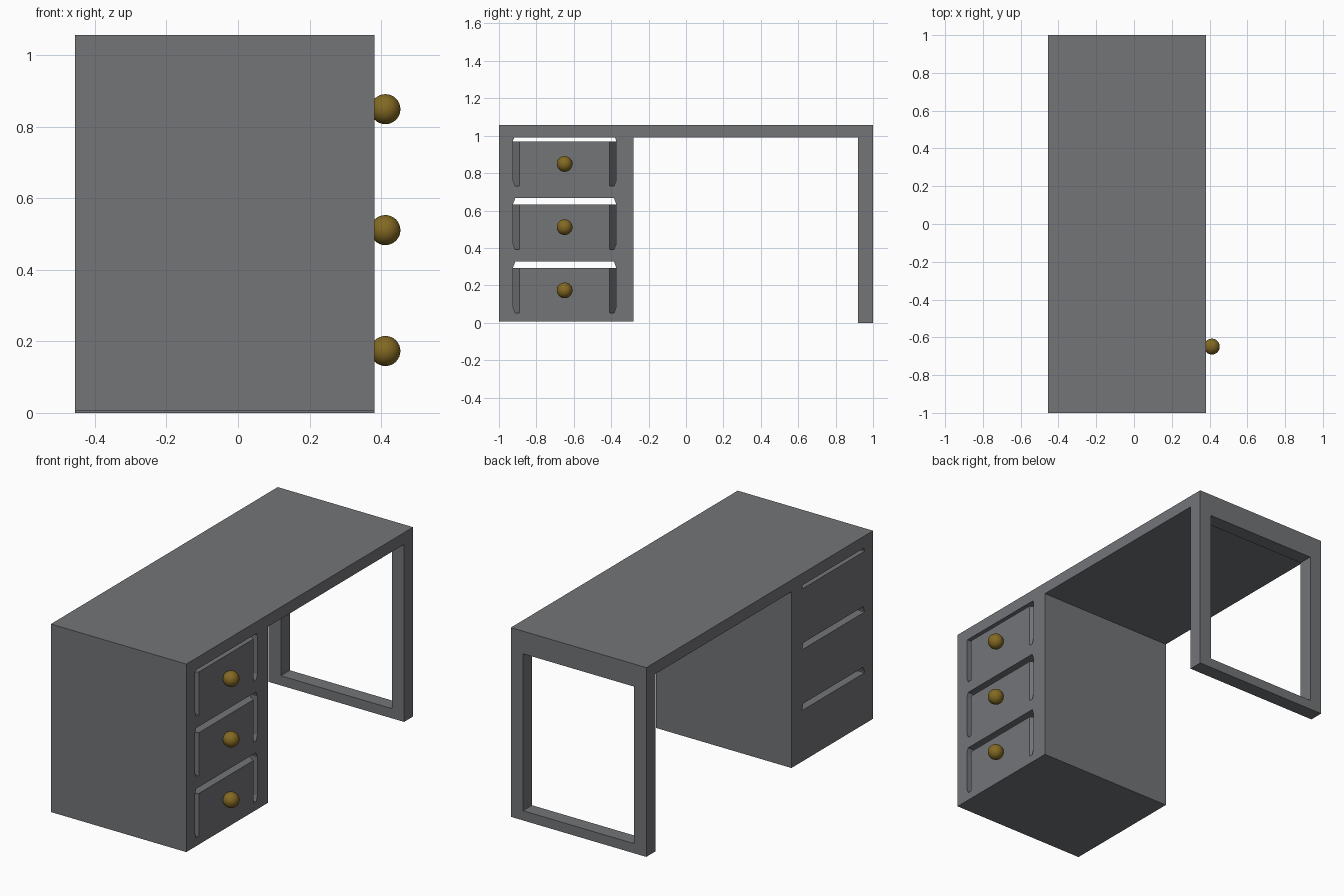
import bpy, bmesh
from mathutils import Vector

if "Cube" in bpy.data.objects:
    bpy.data.objects.remove(bpy.data.objects["Cube"])

X0, X1 = -0.455, 0.381      # back and drawer side of the desk
TOP, UNDER = 1.056, 0.99    # tabletop faces
DRAWER_Y = -0.649


def material(name, rgb):
    mat = bpy.data.materials.new(name)
    mat.diffuse_color = (*rgb, 1)
    mat.use_nodes = True
    mat.node_tree.nodes["Principled BSDF"].inputs["Base Color"].default_value = mat.diffuse_color
    return mat


grey = material("dark_grey", (0.172, 0.176, 0.187))
gold = material("gold", (0.225, 0.14, 0.016))


def mesh_object(name, bm):
    bmesh.ops.recalc_face_normals(bm, faces=bm.faces)
    me = bpy.data.meshes.new(name)
    bm.to_mesh(me)
    bm.free()
    me.materials.append(grey)
    ob = bpy.data.objects.new(name, me)
    bpy.context.collection.objects.link(ob)
    return ob


def box(name, lo, hi):
    lo, hi = Vector(lo), Vector(hi)
    bm = bmesh.new()
    bmesh.ops.create_cube(bm, size=1)
    for v in bm.verts:
        v.co = (lo + hi) / 2 + v.co * (hi - lo)
    return mesh_object(name, bm)


def loft(name, sections):
    """Join (x, yz outline) sections into a closed solid."""
    bm = bmesh.new()
    rings = [[bm.verts.new((x, y, z)) for y, z in pts] for x, pts in sections]
    n = len(rings[0])
    for a, b in zip(rings, rings[1:]):
        for i in range(n):
            j = (i + 1) % n
            bm.faces.new((a[i], a[j], b[j], b[i]))
    bm.faces.new(rings[0])
    bm.faces.new(rings[-1])
    return mesh_object(name, bm)


def cut(target, cutter):
    mod = target.modifiers.new("cut", 'BOOLEAN')
    mod.operation = 'DIFFERENCE'
    mod.solver = 'EXACT'
    mod.object = cutter
    cutter.hide_render = True
    cutter.hide_set(True)


def outline(side):
    """Mirror a half outline about the drawer centre line."""
    return ([(DRAWER_Y + y, z) for y, z in side]
            + [(DRAWER_Y - y, z) for y, z in reversed(side)])


# Tabletop and drawer cabinet
box("tabletop", (X0, -1, UNDER), (X1, 1, TOP))
cabinet = box("cabinet", (X0, -1, 0.007), (X1, -0.28, UNDER))

# Open frame leg
leg = box("frame_leg", (X0, 0.92, 0), (X1, 1, UNDER))
cut(leg, box("leg_opening_cutter", (-0.38, 0.8, 0.054), (0.306, 1.1, 0.93)))

# Drawers: openings run right through, leaving a slot above each drawer
for i in range(3):
    b = 0.052 + 0.339 * i
    t = b + 0.24
    hole = outline([(0.264, b), (0.275, b + 0.03), (0.275, b + 0.245), (0.264, b + 0.275)])
    cut(cabinet, loft(f"drawer_cutter_{i}", [(X0 - 0.1, hole), (X1 + 0.1, hole)]))
    front = outline([(0.24, b - 0.001), (0.24, t)])
    back = outline([(0.276, b - 0.001), (0.276, t)])
    loft(f"drawer_{i}", [(X1, front), (X1 - 0.05, back), (X0, back)])

    # Round knob
    bpy.ops.mesh.primitive_uv_sphere_add(
        segments=32, ring_count=16, radius=0.042,
        location=(0.412, DRAWER_Y, 0.173 + 0.338 * i))
    knob = bpy.context.object
    knob.name = f"knob_{i}"
    knob.data.materials.append(gold)
    bpy.ops.object.shade_smooth()
